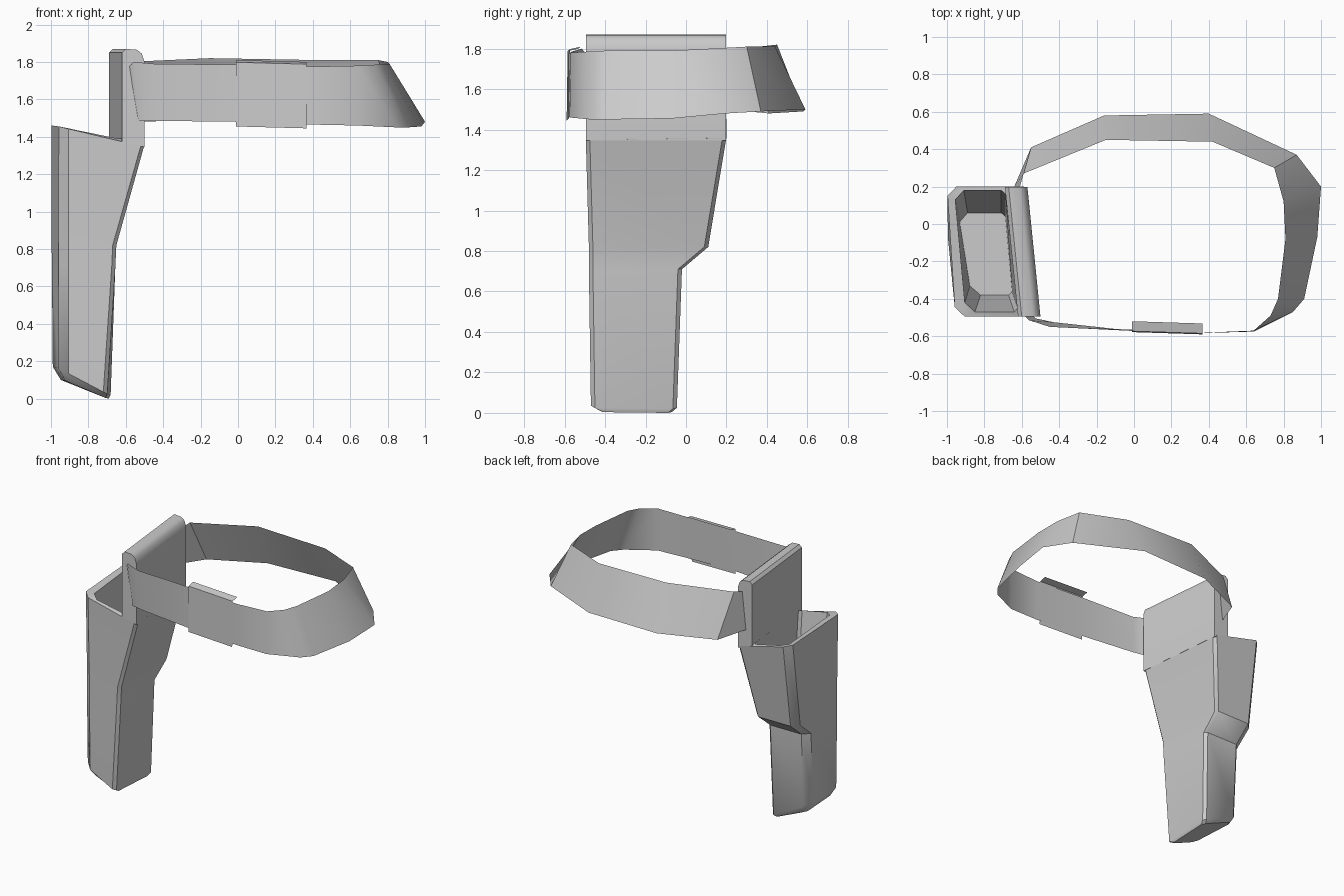
import bpy, bmesh, math
from mathutils import Vector

cube = bpy.data.objects.get("Cube")
if cube:
    bpy.data.objects.remove(cube, do_unlink=True)

grey = bpy.data.materials.new("light_grey")
grey.use_nodes = True
GREY = (0.6, 0.6, 0.6, 1)
grey.diffuse_color = GREY
grey.node_tree.nodes["Principled BSDF"].inputs["Base Color"].default_value = GREY


def loft(name, rows, closed=True, caps=False, solid=True, angle=35):
    """Skin a list of matching point rows into a mesh object."""
    bm = bmesh.new()
    grid = [[bm.verts.new(p) for p in row] for row in rows]
    n = len(rows[0])
    for a, b in zip(grid, grid[1:]):
        for i in range(n if closed else n - 1):
            j = (i + 1) % n
            bm.faces.new((a[i], a[j], b[j], b[i]))
    if caps:
        bm.faces.new(grid[0][::-1])
        bm.faces.new(grid[-1])
    if solid:
        bmesh.ops.recalc_face_normals(bm, faces=bm.faces)
    mesh = bpy.data.meshes.new(name)
    bm.to_mesh(mesh)
    bm.free()
    mesh.materials.append(grey)
    obj = bpy.data.objects.new(name, mesh)
    bpy.context.collection.objects.link(obj)
    bpy.ops.object.select_all(action='DESELECT')
    bpy.context.view_layer.objects.active = obj
    obj.select_set(True)
    bpy.ops.object.shade_smooth_by_angle(angle=math.radians(angle))
    return obj


def section(yf, yb, inner, outer, zi, zo, co=0.05, ci=0.02):
    """Chamfered four-sided ring; inner and outer are (front x, back x)."""
    corners = [(inner[0], yf, ci), (inner[1], yb, ci),
               (outer[1], yb, co), (outer[0], yf, co)]
    pts = [Vector((x, y)) for x, y, c in corners]
    ring = []
    for i, p in enumerate(pts):
        for q in (pts[i - 1], pts[(i + 1) % 4]):
            v = p + (q - p).normalized() * corners[i][2]
            xi, xo = sum(inner) / 2, sum(outer) / 2
            t = min(1, max(0, (v.x - xi) / (xo - xi)))
            ring.append((v.x, v.y, zi + (zo - zi) * t))
    return ring


# Holster: cavity floor up to the rim, then down the outside to the toe
loft("holster", [
    section(-0.38, 0.06, (-0.65, -0.69), (-0.87, -0.94), 0.85, 0.85),
    section(-0.47, 0.18, (-0.62, -0.69), (-0.90, -0.96), 1.39, 1.45),
    section(-0.495, 0.20, (-0.50, -0.57), (-0.955, -1.0), 1.35, 1.46),
    section(-0.48, 0.11, (-0.65, -0.66), (-0.955, -1.0), 0.82, 0.82),
    section(-0.48, -0.02, (-0.655, -0.67), (-0.955, -1.0), 0.71, 0.71),
    section(-0.47, -0.045, (-0.70, -0.68), (-0.955, -0.995), 0.02, 0.17),
    section(-0.43, -0.07, (-0.71, -0.69), (-0.92, -0.95), 0.0, 0.10, 0.03),
], caps=True)

# Folded belt loop standing above the rim
profile = [(-0.62, 1.37), (-0.62, 1.85), (-0.60, 1.87), (-0.54, 1.865),
           (-0.515, 1.845), (-0.50, 1.80), (-0.50, 1.345)]
loft("belt_loop", [[(x, -0.495, z) for x, z in profile],
                   [(x - 0.07, 0.197, z) for x, z in profile]], caps=True)

# Belt: matching top and bottom edge points, from the back end to the front end
top = [(-0.61, 0.20, 1.78), (-0.59, 0.27, 1.80), (-0.15, 0.45, 1.82),
       (0.42, 0.44, 1.81), (0.75, 0.30, 1.81), (0.80, 0.12, 1.80),
       (0.81, -0.08, 1.79), (0.77, -0.40, 1.79), (0.73, -0.49, 1.785),
       (0.64, -0.57, 1.78), (0.40, -0.58, 1.775), (0, -0.565, 1.785),
       (-0.45, -0.55, 1.79), (-0.56, -0.515, 1.80), (-0.585, -0.49, 1.77)]
bottom = [(-0.64, 0.20, 1.50), (-0.55, 0.41, 1.48), (-0.16, 0.58, 1.49),
          (0.40, 0.59, 1.50), (0.87, 0.37, 1.49), (1.0, 0.20, 1.48),
          (0.98, -0.07, 1.455), (0.91, -0.40, 1.45), (0.85, -0.47, 1.45),
          (0.64, -0.575, 1.46), (0.40, -0.582, 1.465), (0, -0.572, 1.48),
          (-0.43, -0.525, 1.485), (-0.525, -0.505, 1.485), (-0.54, -0.49, 1.51)]
loft("belt", [bottom, top], closed=False, solid=False, angle=30)

# Buckle plate on the front with a lip folded inward at the top
buckle = [(-0.578, 1.455), (-0.573, 1.798), (-0.52, 1.81)]
loft("buckle", [[(-0.01, y, z) for y, z in buckle],
                [(0.365, y - 0.012, z - 0.01) for y, z in buckle]][::-1],
     closed=False, solid=False, angle=30)
